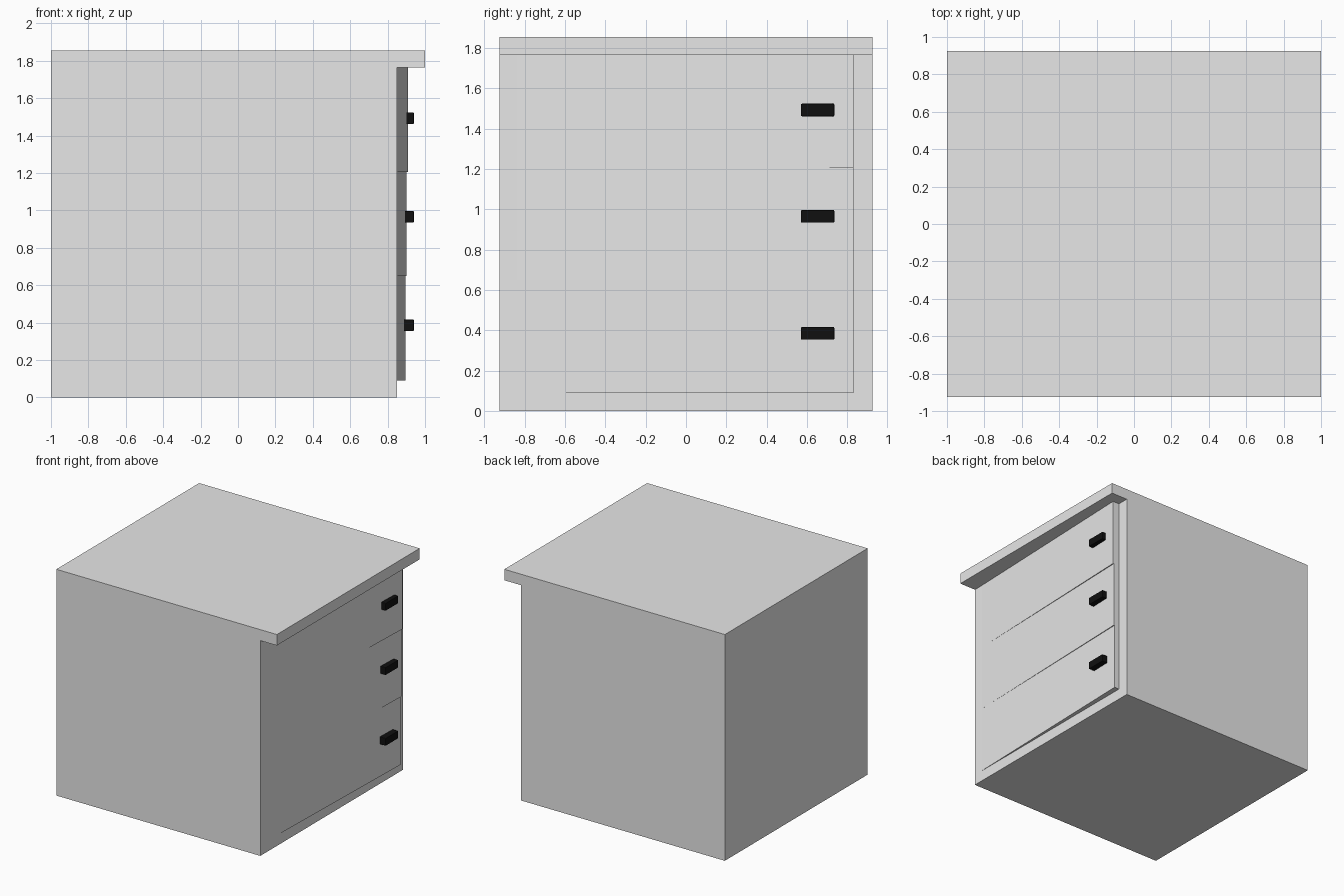
import bpy
import bmesh

cube = bpy.data.objects.get("Cube")
if cube:
    bpy.data.objects.remove(cube, do_unlink=True)


def make_material(name, value):
    mat = bpy.data.materials.new(name)
    mat.use_nodes = True
    colour = (value, value, value, 1)
    mat.diffuse_color = colour
    mat.node_tree.nodes["Principled BSDF"].inputs["Base Color"].default_value = colour
    return mat


def extrude_profile(name, points, offset, mat):
    """Extrude a closed planar outline along an offset vector."""
    bm = bmesh.new()
    face = bm.faces.new([bm.verts.new(p) for p in points])
    result = bmesh.ops.extrude_face_region(bm, geom=[face])
    verts = [v for v in result["geom"] if isinstance(v, bmesh.types.BMVert)]
    bmesh.ops.translate(bm, verts=verts, vec=offset)
    bmesh.ops.recalc_face_normals(bm, faces=bm.faces)
    mesh = bpy.data.meshes.new(name)
    bm.to_mesh(mesh)
    bm.free()
    obj = bpy.data.objects.new(name, mesh)
    bpy.context.collection.objects.link(obj)
    mesh.materials.append(mat)
    return obj


grey = make_material("light grey", 0.8)
black = make_material("black", 0.005)

# Cabinet body and overhanging top share one side profile
half_depth = 0.925
profile = [(-1, 0), (0.85, 0), (0.85, 1.765), (1, 1.765), (1, 1.855), (-1, 1.855)]
extrude_profile("cabinet_body", [(x, -half_depth, z) for x, z in profile],
                (0, 2 * half_depth, 0), grey)

# Slightly skewed drawer fronts: name, bottom, top, rear edge x, handle height
drawers = [
    ("lower", 0.09, 0.65, 0.895, 0.385),
    ("middle", 0.65, 1.205, 0.902, 0.965),
    ("upper", 1.205, 1.765, 0.91, 1.492),
]
for name, bottom, top, rear_x, handle_z in drawers:
    outline = [(0.83, -0.84), (0.851, -0.84), (rear_x, 0.83), (0.83, 0.83)]
    extrude_profile(name + "_drawer", [(x, y, bottom) for x, y in outline],
                    (0, 0, top - bottom), grey)

    # Chunky bar handle with softened edges
    y0, y1, half_z = 0.57, 0.735, 0.031
    bar = [(0.885, y0), (0.94, y0), (0.94, y1), (0.885, y1)]
    handle = extrude_profile(name + "_handle", [(x, y, handle_z - half_z) for x, y in bar],
                             (0, 0, 2 * half_z), black)
    bevel = handle.modifiers.new("soft_edges", "BEVEL")
    bevel.width = 0.004
    bevel.segments = 2
